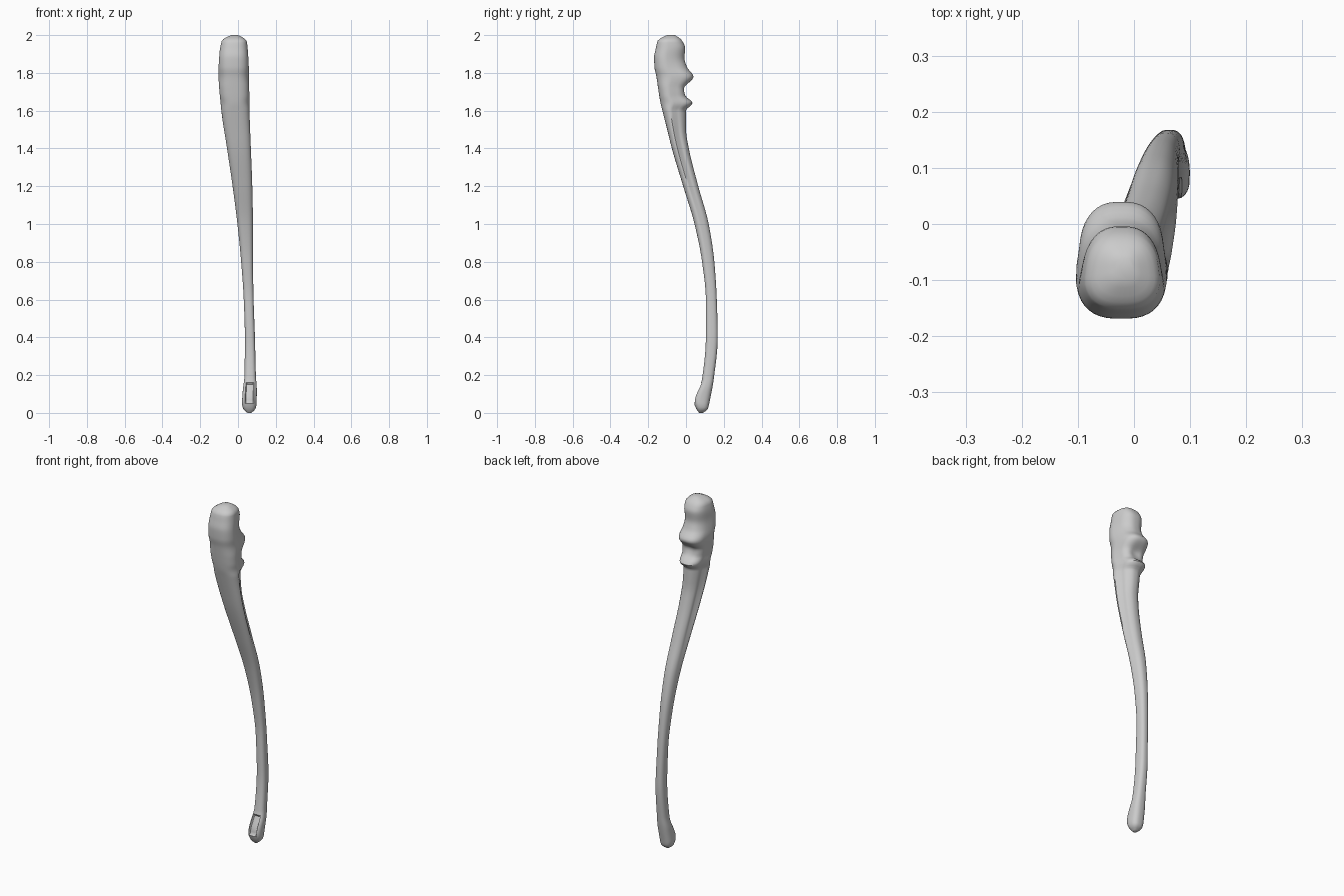
import bpy, bmesh, math

cube = bpy.data.objects.get("Cube")
if cube:
    bpy.data.objects.remove(cube, do_unlink=True)

# Outline seen from the front: height, low x, high x
WIDTH = [(0, .05, .07), (.02, .028, .092), (.05, .021, .099), (.12, .025, .1),
         (.2, .034, .095), (.4, .036, .09), (.6, .03, .083), (.8, .016, .08),
         (1, -.004, .08), (1.2, -.03, .077), (1.4, -.06, .07), (1.6, -.09, .063),
         (1.8, -.105, .06), (1.9, -.1, .055), (1.97, -.087, .047),
         (1.985, -.07, .03), (2, -.035, 0)]
# Outline seen from the side: height, front y, back y
DEPTH = [(0, .07, .09), (.02, .055, .115), (.06, .042, .125), (.18, .085, .147),
         (.4, .105, .168), (.6, .105, .163), (.8, .085, .15), (1, .045, .12),
         (1.2, -.015, .065), (1.4, -.075, .015), (1.5, -.1, 0), (1.6, -.125, 0),
         (1.64, -.135, .035), (1.68, -.142, .004), (1.72, -.148, .003),
         (1.78, -.157, .04), (1.83, -.167, .006), (1.88, -.169, -.008),
         (1.93, -.16, -.004), (1.97, -.15, -.02), (1.985, -.132, -.035),
         (2, -.1, -.06)]
# Narrowing of the back: height, share of the width lost
TAPER = [(0, .1), (.4, .1), (1, .3), (1.5, .5), (1.6, .45), (1.64, .3),
         (1.78, .15), (1.86, .3), (1.93, .2), (2, .1)]


def sample(table, col, z):
    """Smooth interpolation without overshoot."""
    n = len(table)
    def slope(i):
        a, b = table[i], table[i + 1]
        return (b[col] - a[col]) / (b[0] - a[0])
    def tangent(i):
        if i == 0 or i == n - 1:
            return slope(min(i, n - 2))
        p, q = slope(i - 1), slope(i)
        return 2 * p * q / (p + q) if p * q > 0 else 0
    i = max(k for k in range(n - 1) if table[k][0] <= z + 1e-9)
    a, b = table[i], table[i + 1]
    h = b[0] - a[0]
    t = (z - a[0]) / h
    s = t * t * (3 - 2 * t)
    return (a[col] * (1 - s) + b[col] * s + h * tangent(i) * t * (1 - t) ** 2
            - h * tangent(i + 1) * t * t * (1 - t))


def bump(v, centre, spread):
    return math.exp(-((v - centre) / spread) ** 2)


def power(v, e):
    return math.copysign(abs(v) ** e, v)


def section(z, sides=40):
    """One flat-fronted ring of the bone, with side grooves and joint hollow."""
    x0, x1 = sample(WIDTH, 1, z), sample(WIDTH, 2, z)
    y0, y1 = sample(DEPTH, 1, z), sample(DEPTH, 2, z)
    taper = sample(TAPER, 1, z)
    ring = []
    for k in range(sides):
        a = math.tau * (k + .5) / sides
        u, v = power(math.cos(a), .75), power(math.sin(a), .75)
        squeeze = 1 - taper * max(0, v + .3) / 1.3
        # long hollow down both sides of the upper shaft
        squeeze -= .14 * bump(z, 1.4, .3) * bump(v, .15, .3)
        x = (x0 + x1) / 2 + (x1 - x0) / 2 * u * squeeze
        y = (y0 + y1) / 2 + (y1 - y0) / 2 * v
        # hollow joint facet between the two back ridges
        if v > 0:
            y -= .018 * bump(z, 1.71, .035) * bump(u, 0, .6)
        # short groove in the front of the lower tip
        if v < 0 and abs(u) < .5 and .05 < z < .16:
            y += .01
        ring.append((x, y, z))
    return ring


# Heights, closer together at the rounded ends and the joint
heights = [0, .004, .01]
z = .02
while z < 1.975:
    heights.append(z)
    z += .01 if z > 1.58 or z < .2 else .03
heights += [1.98, 1.987, 1.994, 2]

# Skin the rings into one closed bone
bm = bmesh.new()
rings = [[bm.verts.new(p) for p in section(h)] for h in heights]
for low, high in zip(rings, rings[1:]):
    for k in range(len(low)):
        j = (k + 1) % len(low)
        bm.faces.new((low[k], low[j], high[j], high[k]))
bm.faces.new(rings[0][::-1])
bm.faces.new(rings[-1])
bmesh.ops.recalc_face_normals(bm, faces=bm.faces)
mesh = bpy.data.meshes.new("forearm_bone")
bm.to_mesh(mesh)
bm.free()

bone = bpy.data.objects.new("forearm_bone", mesh)
bpy.context.collection.objects.link(bone)

# Plain grey
grey = bpy.data.materials.new("light grey")
grey.use_nodes = True
colour = (.6, .6, .6, 1)
grey.diffuse_color = colour
grey.node_tree.nodes["Principled BSDF"].inputs["Base Color"].default_value = colour
mesh.materials.append(grey)

bpy.ops.object.select_all(action='DESELECT')
bone.select_set(True)
bpy.context.view_layer.objects.active = bone
bpy.ops.object.shade_smooth_by_angle(angle=math.radians(40))
